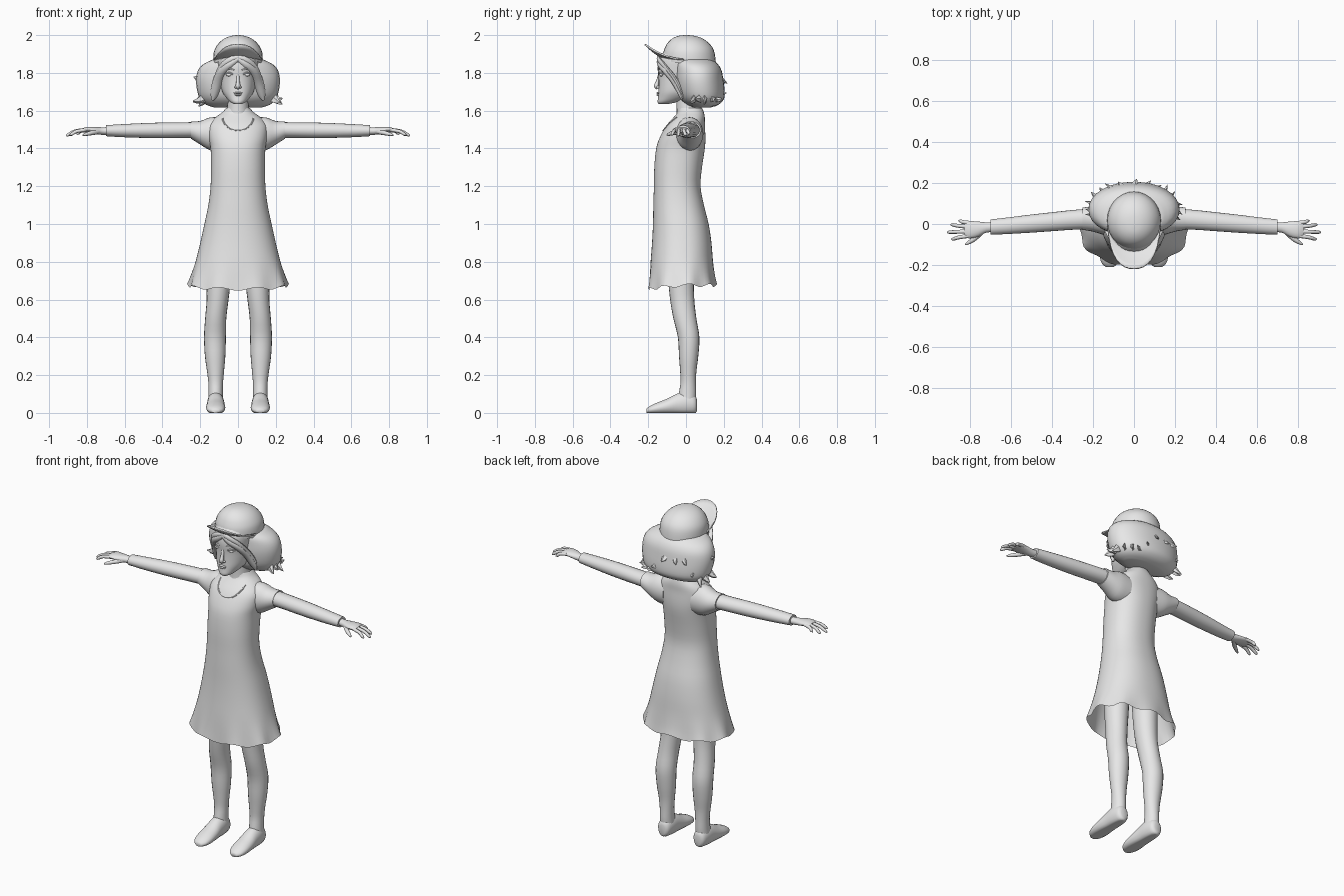
import bpy, bmesh, math, random
from mathutils import Vector
from mathutils.bvhtree import BVHTree

if "Cube" in bpy.data.objects:
    bpy.data.objects.remove(bpy.data.objects["Cube"])

random.seed(4)
grey = bpy.data.materials.new("plain grey")
grey.diffuse_color = (0.8, 0.8, 0.8, 1)
grey.use_nodes = True
grey.node_tree.nodes["Principled BSDF"].inputs["Base Color"].default_value = grey.diffuse_color


def finish(name, bm, mirror=False, angle=50, thickness=0):
    bmesh.ops.recalc_face_normals(bm, faces=bm.faces)
    me = bpy.data.meshes.new(name)
    bm.to_mesh(me)
    bm.free()
    me.materials.append(grey)
    ob = bpy.data.objects.new(name, me)
    bpy.context.collection.objects.link(ob)
    bpy.ops.object.select_all(action='DESELECT')
    ob.select_set(True)
    bpy.context.view_layer.objects.active = ob
    bpy.ops.object.shade_smooth_by_angle(angle=math.radians(angle))
    if thickness:
        ob.modifiers.new("thickness", 'SOLIDIFY').thickness = thickness
    if mirror:
        ob.modifiers.new("mirror", 'MIRROR').use_clip = False
    return ob


def spline(rows, sub):
    """Catmull-Rom through equal-length tuples."""
    out = []
    for i in range(len(rows) - 1):
        p = [rows[max(i - 1, 0)], rows[i], rows[i + 1], rows[min(i + 2, len(rows) - 1)]]
        for s in range(sub):
            t = s / sub
            out.append([0.5 * (2 * b + (c - a) * t + (2 * a - 5 * b + 4 * c - d) * t * t
                               + (3 * b - a - 3 * c + d) * t ** 3) for a, b, c, d in zip(*p)])
    return out + [list(rows[-1])]


def skin_rings(bm, rings, caps):
    vs = [[bm.verts.new(p) for p in r] for r in rings]
    n = len(vs[0])
    for a, b in zip(vs, vs[1:]):
        for k in range(n):
            bm.faces.new((a[k], a[(k + 1) % n], b[(k + 1) % n], b[k]))
    for ring, on in ((vs[0], caps[0]), (vs[-1], caps[1])):
        if on:
            bm.faces.new(ring)


def loft(name, rows, axis='z', n=24, sub=3, power=2.0, caps=(1, 1), tweak=None, **kw):
    """Rows are (position along axis, centre a, centre b, radius a, radius b)."""
    rings = []
    for t, a, b, ra, rb in spline(rows, sub):
        ring = []
        for k in range(n):
            w = 2 * math.pi * k / n
            c, s = math.cos(w), math.sin(w)
            u = a + ra * math.copysign(abs(c) ** (2 / power), c)
            v = b + rb * math.copysign(abs(s) ** (2 / power), s)
            p = {'z': (u, v, t), 'x': (t, u, v), 'y': (u, t, v)}[axis]
            ring.append(tweak(Vector(p), w) if tweak else Vector(p))
        rings.append(ring)
    bm = bmesh.new()
    skin_rings(bm, rings, caps)
    return finish(name, bm, **kw)


def front_back(rows):
    """(z, front y, back y, half width) -> loft rows."""
    return [(z, 0, (f + b) / 2, w, (b - f) / 2) for z, f, b, w in rows]


def tube(name, pts, n=8, sub=3, flat=1.0, **kw):
    """Points are (x, y, z, radius); flat squashes the section."""
    path = spline(pts, sub)
    rings = []
    for i, p in enumerate(path):
        q0, q1 = path[max(i - 1, 0)], path[min(i + 1, len(path) - 1)]
        d = (Vector(q1[:3]) - Vector(q0[:3])).normalized()
        side = d.cross(Vector((0, 1, 0.1))).normalized()
        up = side.cross(d)
        rings.append([Vector(p[:3]) + p[3] * (math.cos(w) * side + flat * math.sin(w) * up)
                      for w in (2 * math.pi * k / n for k in range(n))])
    bm = bmesh.new()
    skin_rings(bm, rings, (1, 1))
    return finish(name, bm, **kw)


def ball(name, at, size, **kw):
    bm = bmesh.new()
    bmesh.ops.create_uvsphere(bm, u_segments=14, v_segments=8, radius=1)
    for v in bm.verts:
        v.co = Vector(at) + Vector(a * b for a, b in zip(v.co, size))
    return finish(name, bm, **kw)


# Dress with a flared wavy hem
def hem(p, w):
    k = max(0, (0.85 - p.z) / 0.17)
    ripple = math.sin(9 * w) * k * k
    p.z += 0.008 * ripple - 0.018 * k * k * max(0, -math.sin(w))
    p.x *= 1 + 0.025 * ripple
    p.y *= 1 + 0.03 * ripple
    return p


dress = loft("dress", front_back([
    (.675, -.2, .16, .265), (.72, -.195, .152, .25), (.8, -.188, .143, .225), (.9, -.18, .135, .2),
    (1.0, -.175, .12, .178), (1.1, -.173, .095, .157), (1.2, -.17, .077, .145),
    (1.3, -.168, .085, .143), (1.4, -.158, .1, .145), (1.46, -.138, .103, .155),
    (1.52, -.105, .1, .155), (1.56, -.07, .1, .125), (1.59, -.045, .095, .085),
    (1.615, -.04, .085, .062)]), n=54, power=2.25, caps=(0, 0), tweak=hem)

# Scooped neckline seam laid on the chest
tree = BVHTree.FromPolygons([v.co for v in dress.data.vertices],
                            [p.vertices for p in dress.data.polygons])
seam = []
for i in range(13):
    w = math.pi * i / 12
    hit = tree.ray_cast(Vector((.082 * math.cos(w), -1, 1.565 - .07 * math.sin(w))), Vector((0, 1, 0)))[0]
    if hit:
        seam.append((hit.x, hit.y, hit.z, .004))
tube("neckline", seam, n=6, sub=1)

# Sleeves and arms
loft("sleeve", [(.09, .015, 1.475, .075, .09), (.15, .02, 1.478, .072, .086),
                (.2, .025, 1.483, .062, .062), (.25, .026, 1.498, .054, .046)],
     'x', mirror=True)
loft("arm", [(.2, .026, 1.498, .05, .042), (.3, .02, 1.497, .048, .041), (.4, .011, 1.496, .046, .041),
             (.5, .002, 1.495, .044, .039), (.62, -.009, 1.494, .04, .034), (.7, -.015, 1.494, .037, .029)],
     'x', n=20, mirror=True)

# Hands
loft("palm", [(.68, -.015, 1.493, .025, .02), (.72, -.017, 1.492, .025, .02), (.76, -.025, 1.496, .037, .018),
              (.8, -.028, 1.499, .042, .015), (.825, -.028, 1.496, .036, .01)], 'x', n=16, mirror=True)
for finger, y0, x1, y1, z1 in (("little", .004, .855, .015, 1.475), ("ring", -.015, .893, -.004, 1.468),
                               ("middle", -.036, .91, -.04, 1.466), ("index", -.056, .89, -.073, 1.47)):
    tube(finger + "_finger", [(.79, y0, 1.499, .010), ((.81 + x1) / 2, (y0 + y1) / 2, 1.492, .0095),
                              (x1 - .01, y1, z1 + .006, .008), (x1, y1, z1, .003)], mirror=True)
tube("thumb", [(.735, -.03, 1.49, .014), (.775, -.07, 1.482, .012), (.805, -.09, 1.475, .009),
               (.822, -.1, 1.47, .004)], mirror=True)

# Legs and feet
loft("leg", [(.05, .118, .005, .04, .045), (.1, .118, .008, .038, .046), (.16, .118, .012, .039, .041),
             (.22, .119, .012, .045, .043), (.3, .121, .014, .054, .051), (.4, .122, .014, .058, .057),
             (.5, .118, -.006, .056, .061), (.6, .108, -.02, .058, .064), (.7, .103, -.026, .064, .068),
             (.85, .1, -.028, .07, .074)], n=20, mirror=True)


def sole(p, w):
    p.z = max(p.z, 0)
    return p


loft("foot", [(.058, .118, .04, .018, .03), (.045, .118, .045, .036, .05), (0, .118, .05, .044, .062),
              (-.05, .118, .045, .046, .056), (-.1, .118, .033, .05, .042), (-.15, .118, .024, .05, .032),
              (-.19, .118, .016, .04, .021), (-.21, .118, .01, .018, .011)],
     'y', n=22, tweak=sole, mirror=True)

# Neck, head and face
loft("neck", front_back([(1.53, -.06, .09, .075), (1.58, -.05, .085, .062), (1.64, -.05, .08, .056),
                         (1.7, -.05, .08, .056)]))
loft("head", front_back([
    (1.634, -.142, -.1, .018), (1.645, -.15, -.05, .04), (1.67, -.148, .02, .064), (1.7, -.146, .07, .083),
    (1.74, -.145, .1, .092), (1.78, -.146, .12, .097), (1.83, -.15, .135, .105), (1.88, -.14, .135, .108),
    (1.92, -.11, .12, .09)]), n=32, power=2.2)
tube("nose", [(0, -.14, 1.79, .008), (0, -.15, 1.755, .009), (0, -.157, 1.73, .013), (0, -.15, 1.717, .007)])
ball("nostril", (.011, -.149, 1.724), (.008, .009, .007), mirror=True)
ball("upper_lip", (0, -.147, 1.694), (.024, .009, .005))
ball("lower_lip", (0, -.147, 1.684), (.019, .009, .006))
ball("eye", (.045, -.129, 1.79), (.019, .011, .009), mirror=True)
tube("eyelid", [(.023, -.142, 1.79, .003), (.045, -.14, 1.801, .004), (.068, -.121, 1.793, .003)],
     n=6, mirror=True)
tube("brow", [(.02, -.145, 1.815, .004), (.045, -.138, 1.823, .005), (.075, -.115, 1.815, .003)],
     n=6, mirror=True)
ball("ear", (.102, -.03, 1.755), (.012, .022, .033), mirror=True)

# Bobbed hair that swells out at the sides and nape
loft("hair_bob", [(1.618, 0, .085, .13, .05), (1.632, 0, .088, .17, .085), (1.66, 0, .085, .2, .115),
                  (1.7, 0, .078, .215, .127), (1.76, 0, .07, .222, .128), (1.81, 0, .065, .213, .124),
                  (1.845, 0, .055, .185, .115), (1.87, 0, .04, .135, .1)], n=32, power=2.1)
# Parted fringe sweeping to the temples
for i, drop in enumerate((0, .022)):
    tube(f"fringe_{i}", [(-.004, -.146, 1.885 - drop / 3, .012), (.04, -.142, 1.868 - drop, .018),
                         (.082, -.11, 1.83 - drop, .021), (.105, -.065, 1.775 - drop, .022),
                         (.125, -.03, 1.71 - drop, .02), (.135, -.02, 1.655, .006)], flat=.6, mirror=True)
# Pointed lock ends around the bob
for i in range(15):
    w = math.radians(-18 + 216 * i / 14)
    z = random.choice((1.66, 1.7, 1.77))
    out = Vector((math.cos(w), math.sin(w), 0))
    c = Vector((.2 * out.x, .075 + .11 * out.y, z))
    turn = Vector((-out.y, out.x, 0)) * random.uniform(-.025, .025)
    tip = c + out * random.uniform(.03, .045) + turn + Vector((0, 0, random.uniform(-.04, .01)))
    tube(f"hair_lock_{i}", [(*(c - out * .03 + Vector((0, 0, .05))), .012), (*c, .024), (*tip, .002)],
         n=5, sub=2, flat=.5, angle=30)


# Cap crown, lower at the back
def tilt(p, w):
    p.z -= max(0, 1.93 - p.z) / .09 * .16 * (p.y - .015)
    return p


loft("cap_crown", [(1.845, 0, .017, .13, .142), (1.88, 0, .017, .131, .14), (1.92, 0, .016, .125, .132),
                   (1.955, 0, .012, .104, .112), (1.98, 0, .008, .075, .083), (1.995, 0, .004, .04, .048),
                   (2.0, 0, 0, .008, .01)], n=28, caps=(0, 1), tweak=tilt)

# Upturned visor
bm = bmesh.new()
grid = []
for j in range(5):
    v = j / 4
    row = []
    for i in range(17):
        u = i / 8 - 1
        w = u * math.radians(80)
        reach = v * (1 - abs(u) ** 3)
        row.append(bm.verts.new((.13 * math.sin(w), .012 - .132 * math.cos(w) - .095 * reach,
                                 1.872 + .012 * math.cos(w) + .07 * reach ** 1.3 * math.cos(w))))
    grid.append(row)
for a, b in zip(grid, grid[1:]):
    for i in range(16):
        bm.faces.new((a[i], a[i + 1], b[i + 1], b[i]))
bmesh.ops.remove_doubles(bm, verts=bm.verts, dist=1e-5)
finish("cap_visor", bm, thickness=.008)
